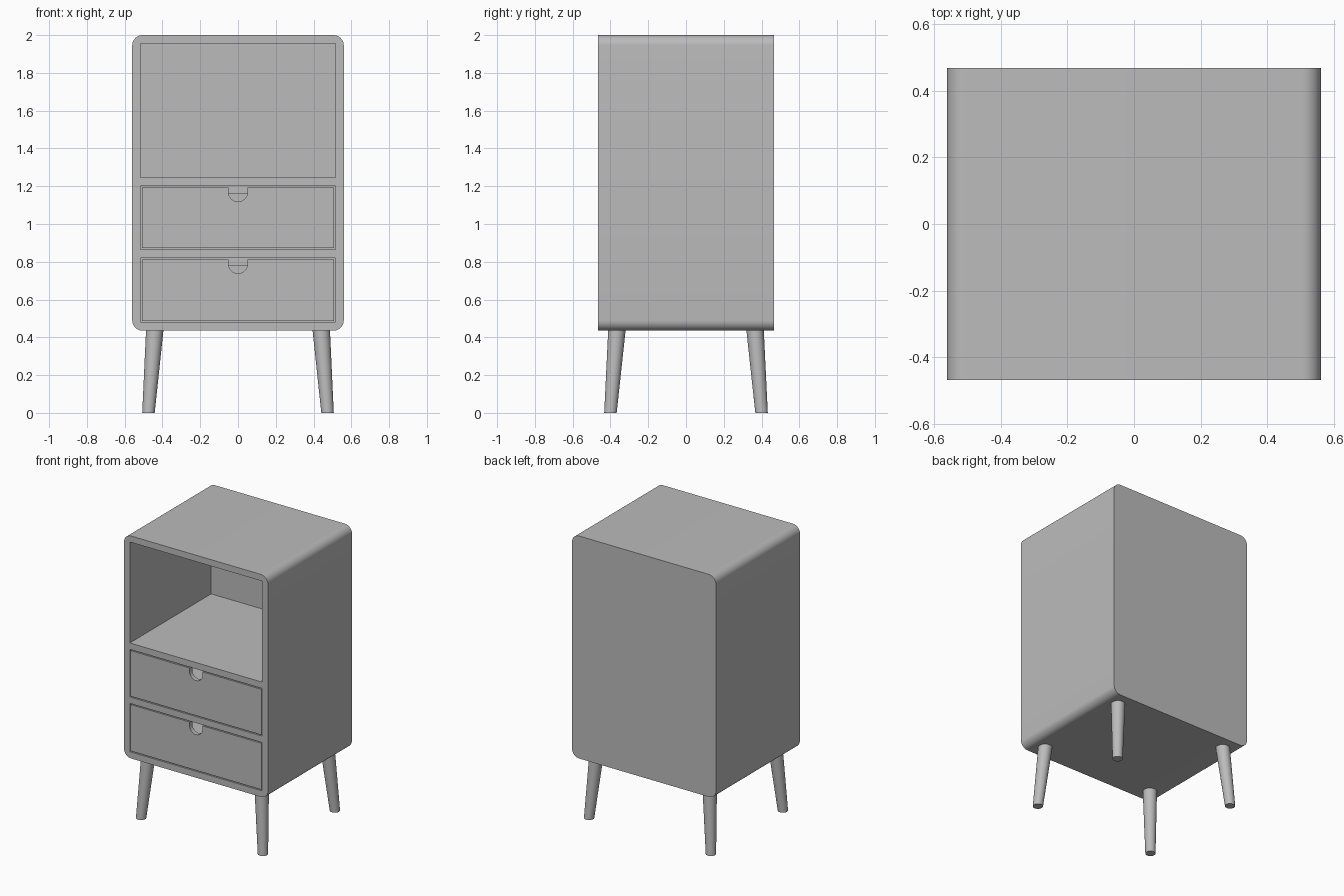
import bpy
import bmesh
from math import sin, cos, pi
from mathutils import Vector

if "Cube" in bpy.data.objects:
    bpy.data.objects.remove(bpy.data.objects["Cube"])

grey = bpy.data.materials.new("plain grey")
grey.use_nodes = True
grey.diffuse_color = (0.5, 0.5, 0.5, 1)
grey.node_tree.nodes["Principled BSDF"].inputs["Base Color"].default_value = (0.5, 0.5, 0.5, 1)

W, D = 0.56, 0.467            # half width and half depth of the cabinet
BOTTOM, TOP = 0.435, 2.0
WALL, BACK = 0.045, 0.03
IN_W = W - WALL
FRONT, INNER_BACK = -D, D - BACK


def add_object(name, mesh):
    obj = bpy.data.objects.new(name, mesh)
    bpy.context.collection.objects.link(obj)
    mesh.materials.clear()
    mesh.materials.append(grey)
    return obj


def smooth(obj):
    bpy.ops.object.select_all(action='DESELECT')
    obj.select_set(True)
    bpy.context.view_layer.objects.active = obj
    bpy.ops.object.shade_smooth_by_angle(angle=pi / 6)


def box(bm, x0, x1, y0, y1, z0, z1):
    verts = bmesh.ops.create_cube(bm, size=1)["verts"]
    for v in verts:
        v.co = Vector(((x0 + x1) / 2 + v.co.x * (x1 - x0),
                       (y0 + y1) / 2 + v.co.y * (y1 - y0),
                       (z0 + z1) / 2 + v.co.z * (z1 - z0)))


def boxes(name, *sizes):
    bm = bmesh.new()
    for size in sizes:
        box(bm, *size)
    mesh = bpy.data.meshes.new(name)
    bm.to_mesh(mesh)
    bm.free()
    return add_object(name, mesh)


def slab(name, outlines, y0, y1):
    """Extrude closed x-z outlines from y0 to y1; a second outline is a hole."""
    curve = bpy.data.curves.new(name + " outline", 'CURVE')
    curve.dimensions, curve.fill_mode = '2D', 'BOTH'
    curve.extrude = (y1 - y0) / 2
    for outline in outlines:
        spline = curve.splines.new('POLY')
        spline.points.add(len(outline) - 1)
        for point, (x, z) in zip(spline.points, outline):
            point.co = (x, z, 0, 1)
        spline.use_cyclic_u = True
    temp = bpy.data.objects.new(name + " outline", curve)
    bpy.context.collection.objects.link(temp)
    bpy.context.view_layer.update()
    mesh = bpy.data.meshes.new_from_object(
        temp.evaluated_get(bpy.context.evaluated_depsgraph_get()))
    bpy.data.objects.remove(temp)
    bm = bmesh.new()
    bm.from_mesh(mesh)
    for v in bm.verts:
        v.co = Vector((v.co.x, (y0 + y1) / 2 + v.co.z, v.co.y))
    bmesh.ops.remove_doubles(bm, verts=bm.verts, dist=0.0001)
    bmesh.ops.recalc_face_normals(bm, faces=bm.faces)
    bm.to_mesh(mesh)
    bm.free()
    obj = add_object(name, mesh)
    smooth(obj)
    return obj


def arc(cx, cz, r, start, end, steps):
    angles = [start + (end - start) * i / steps for i in range(steps + 1)]
    return [(cx + r * cos(a), cz + r * sin(a)) for a in angles]


# Cabinet shell and back panel share one rounded outline
R = 0.055
rounded = []
for i, (sx, sz) in enumerate([(1, 1), (-1, 1), (-1, -1), (1, -1)]):
    cz = TOP - R if sz > 0 else BOTTOM + R
    rounded += arc(sx * (W - R), cz, R, i * pi / 2, (i + 1) * pi / 2, 10)
opening = [(-IN_W, BOTTOM + WALL), (IN_W, BOTTOM + WALL),
           (IN_W, TOP - WALL), (-IN_W, TOP - WALL)]
slab("cabinet_shell", [rounded, opening], FRONT, INNER_BACK)
slab("back_panel", [rounded], INNER_BACK, D)

# Shelf above the drawers and divider between them
boxes("shelf", (-IN_W, IN_W, FRONT, INNER_BACK, 1.2, 1.245))
boxes("drawer_divider", (-IN_W, IN_W, FRONT, INNER_BACK, 0.82, 0.865))


# Drawers: notched front with an open tray behind
def drawer(name, z0, z1):
    gap, t, r = 0.007, 0.03, 0.05
    x, z0, z1 = IN_W - gap, z0 + gap, z1 - gap
    notch = arc(0, z1 - 0.025, r, 0, -pi, 16)
    outline = [(-x, z0), (x, z0), (x, z1), (r, z1)] + notch + [(-r, z1), (-x, z1)]
    y0 = FRONT + t
    y1 = INNER_BACK - 0.02
    slab(name + "_front", [outline], FRONT, y0)
    top = z1 - 0.03
    boxes(name + "_tray",
          (-x, x, y0, y1, z0, z0 + 0.02),
          (-x, -x + 0.02, y0, y1, z0 + 0.02, top),
          (x - 0.02, x, y0, y1, z0 + 0.02, top),
          (-x + 0.02, x - 0.02, y1 - 0.02, y1, z0 + 0.02, top))


drawer("upper_drawer", 0.865, 1.2)
drawer("lower_drawer", BOTTOM + WALL, 0.82)

# Splayed, tapered legs with level ends
for sy, end in ((-1, "front"), (1, "back")):
    for sx, side in ((-1, "right"), (1, "left")):
        name = f"{end}_{side}_leg"
        bm = bmesh.new()
        bmesh.ops.create_cone(bm, cap_ends=True, segments=32,
                              radius1=0.033, radius2=0.046, depth=BOTTOM)
        for v in bm.verts:
            t = v.co.z / BOTTOM + 0.5
            v.co += Vector((sx * (0.474 - 0.033 * t), sy * (0.4 - 0.034 * t), BOTTOM / 2))
        mesh = bpy.data.meshes.new(name)
        bm.to_mesh(mesh)
        bm.free()
        smooth(add_object(name, mesh))
